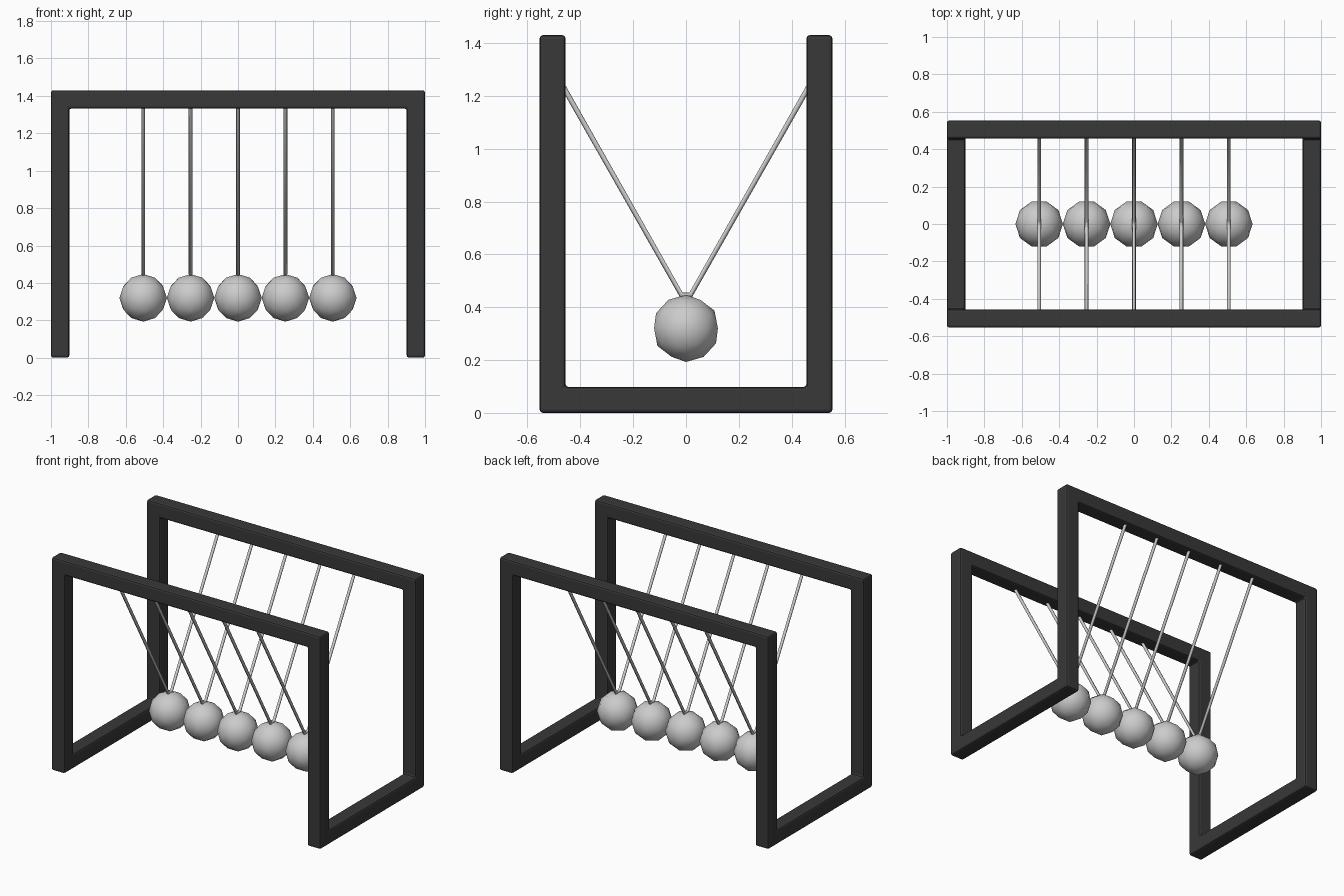
import bpy, bmesh, math
from itertools import product

if "Cube" in bpy.data.objects:
    bpy.data.objects.remove(bpy.data.objects["Cube"])

T = 0.098                      # bar thickness
HX, HY, H = 1.0, 0.554, 1.43   # frame half length, half depth, height
R, STEP, BALL_Z = 0.127, 0.2535, 0.32


def material(name, v):
    m = bpy.data.materials.new(name)
    m.diffuse_color = (v, v, v, 1)
    m.use_nodes = True
    m.node_tree.nodes["Principled BSDF"].inputs["Base Color"].default_value = m.diffuse_color
    return m


# Frame: one continuous loop of square bars, skinned from a 3x3x3 cell layout
axes = [(-HX, -HX + T, HX - T, HX),
        (-HY, -HY + T, HY - T, HY),
        (0, T, H - T, H)]


def filled(c):
    if not all(0 <= n <= 2 for n in c):
        return False
    i, j, k = c
    upright = i != 1 and j != 1
    top_bar = j != 1 and k == 2
    foot_bar = i != 1 and k == 0
    return upright or top_bar or foot_bar


bm = bmesh.new()
for cell in product(range(3), repeat=3):
    if not filled(cell):
        continue
    for axis, side in product(range(3), (0, 1)):
        near = list(cell)
        near[axis] += 2 * side - 1
        if filled(near):
            continue
        u, v = [a for a in range(3) if a != axis]
        quad = []
        for du, dv in ((0, 0), (1, 0), (1, 1), (0, 1)):
            n = list(cell)
            n[axis] += side
            n[u] += du
            n[v] += dv
            quad.append(bm.verts.new([axes[a][n[a]] for a in range(3)]))
        bm.faces.new(quad)
bmesh.ops.remove_doubles(bm, verts=bm.verts[:], dist=1e-4)
bmesh.ops.dissolve_limit(bm, angle_limit=0.02, verts=bm.verts[:], edges=bm.edges[:])
bmesh.ops.recalc_face_normals(bm, faces=bm.faces[:])
mesh = bpy.data.meshes.new("frame")
bm.to_mesh(mesh)
bm.free()
frame = bpy.data.objects.new("frame", mesh)
bpy.context.collection.objects.link(frame)
mesh.materials.append(material("dark_frame", 0.04))
bev = frame.modifiers.new("soft_edges", 'BEVEL')
bev.width, bev.segments = 0.012, 2

# Balls in a touching row, each with a V-shaped wire up to both top bars
wire_path = [(-0.53, 1.35), (-0.018, 0.447), (0.018, 0.447), (0.53, 1.35)]
for n in range(5):
    x = (n - 2) * STEP
    bpy.ops.mesh.primitive_ico_sphere_add(subdivisions=2, radius=R, location=(x, 0, BALL_Z),
                                          rotation=(0, 0, -math.pi / 2))
    ball = bpy.context.object
    ball.name = f"ball_{n + 1}"
    bpy.ops.object.shade_smooth()

    curve = bpy.data.curves.new(f"wire_{n + 1}", 'CURVE')
    curve.dimensions = '3D'
    curve.bevel_depth = 0.01
    curve.bevel_resolution = 2
    curve.use_fill_caps = True
    spline = curve.splines.new('POLY')
    spline.points.add(len(wire_path) - 1)
    for p, (y, z) in zip(spline.points, wire_path):
        p.co = (x, y, z, 1)
    bpy.context.collection.objects.link(bpy.data.objects.new(curve.name, curve))
